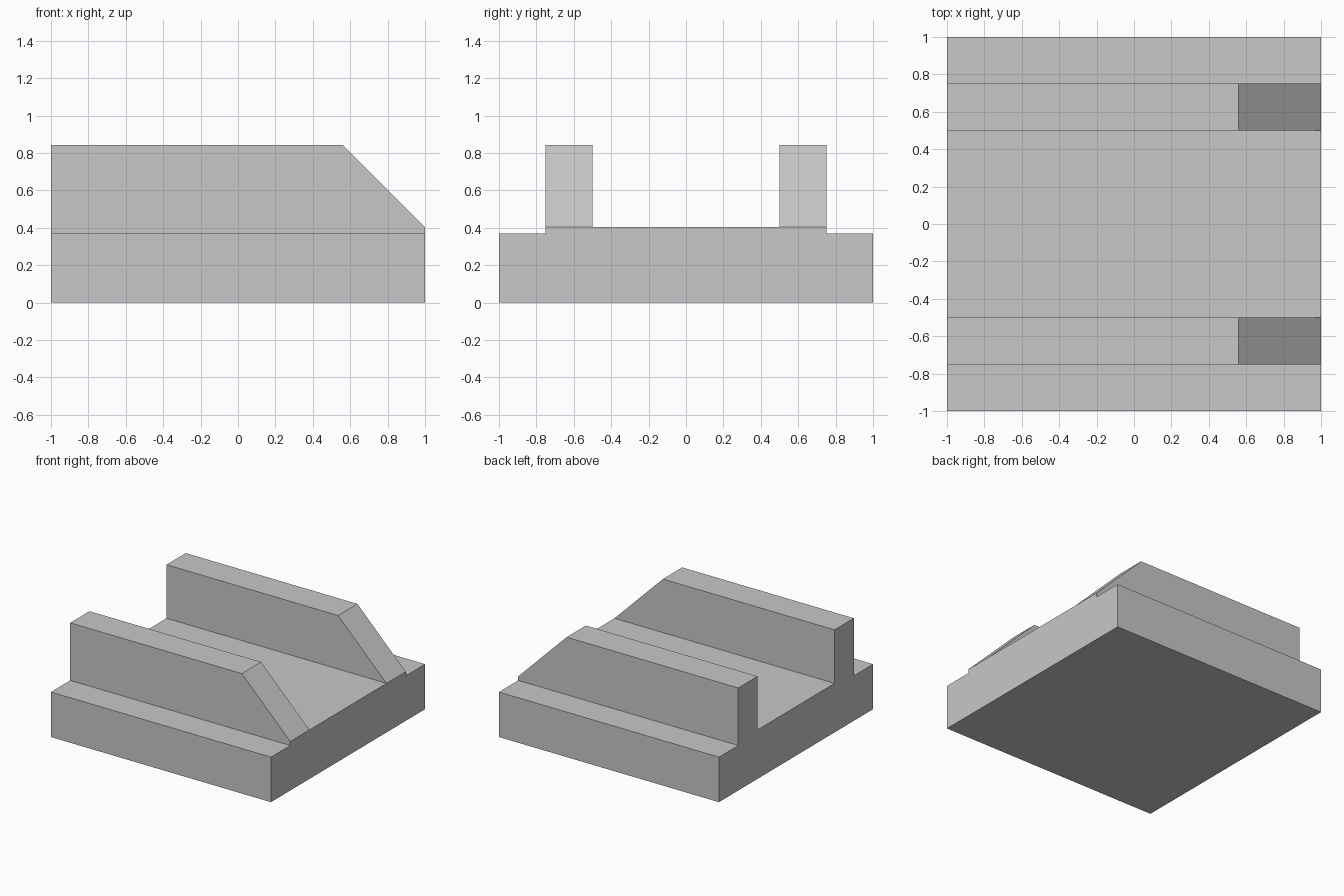
import bpy
import bmesh

cube = bpy.data.objects.get("Cube")
if cube:
    bpy.data.objects.remove(cube, do_unlink=True)

grey = bpy.data.materials.new("plain grey")
grey.use_nodes = True
colour = (0.58, 0.58, 0.58, 1)
grey.diffuse_color = colour
grey.node_tree.nodes["Principled BSDF"].inputs["Base Color"].default_value = colour

SLAB_TOP, DECK_TOP, WALL_TOP = 0.37, 0.403, 0.843
WALL_IN, WALL_OUT = 0.5, 0.75


def extrude_profile(name, points, offset):
    """Extrude a flat outline along offset into a closed solid."""
    mesh = bpy.data.meshes.new(name)
    bm = bmesh.new()
    face = bm.faces.new([bm.verts.new(p) for p in points])
    result = bmesh.ops.extrude_face_region(bm, geom=[face], use_keep_orig=True)
    moved = [g for g in result["geom"] if isinstance(g, bmesh.types.BMVert)]
    bmesh.ops.translate(bm, verts=moved, vec=offset)
    bmesh.ops.recalc_face_normals(bm, faces=bm.faces)
    bm.to_mesh(mesh)
    bm.free()
    mesh.materials.append(grey)
    obj = bpy.data.objects.new(name, mesh)
    bpy.context.collection.objects.link(obj)
    return obj


# Base slab with a slightly raised deck, as one stepped section along x
half = [(1, 0), (1, SLAB_TOP), (WALL_OUT, SLAB_TOP), (WALL_OUT, DECK_TOP)]
section = half + [(-y, z) for y, z in reversed(half)]
extrude_profile("base", [(-1, y, z) for y, z in section], (2, 0, 0))

# Two rails with a sloping end
slope_start = 1 - (WALL_TOP - DECK_TOP)
rail = [(-1, DECK_TOP), (1, DECK_TOP), (slope_start, WALL_TOP), (-1, WALL_TOP)]
for name, side in (("front_rail", -1), ("back_rail", 1)):
    extrude_profile(name, [(x, side * WALL_IN, z) for x, z in rail],
                    (0, side * (WALL_OUT - WALL_IN), 0))
